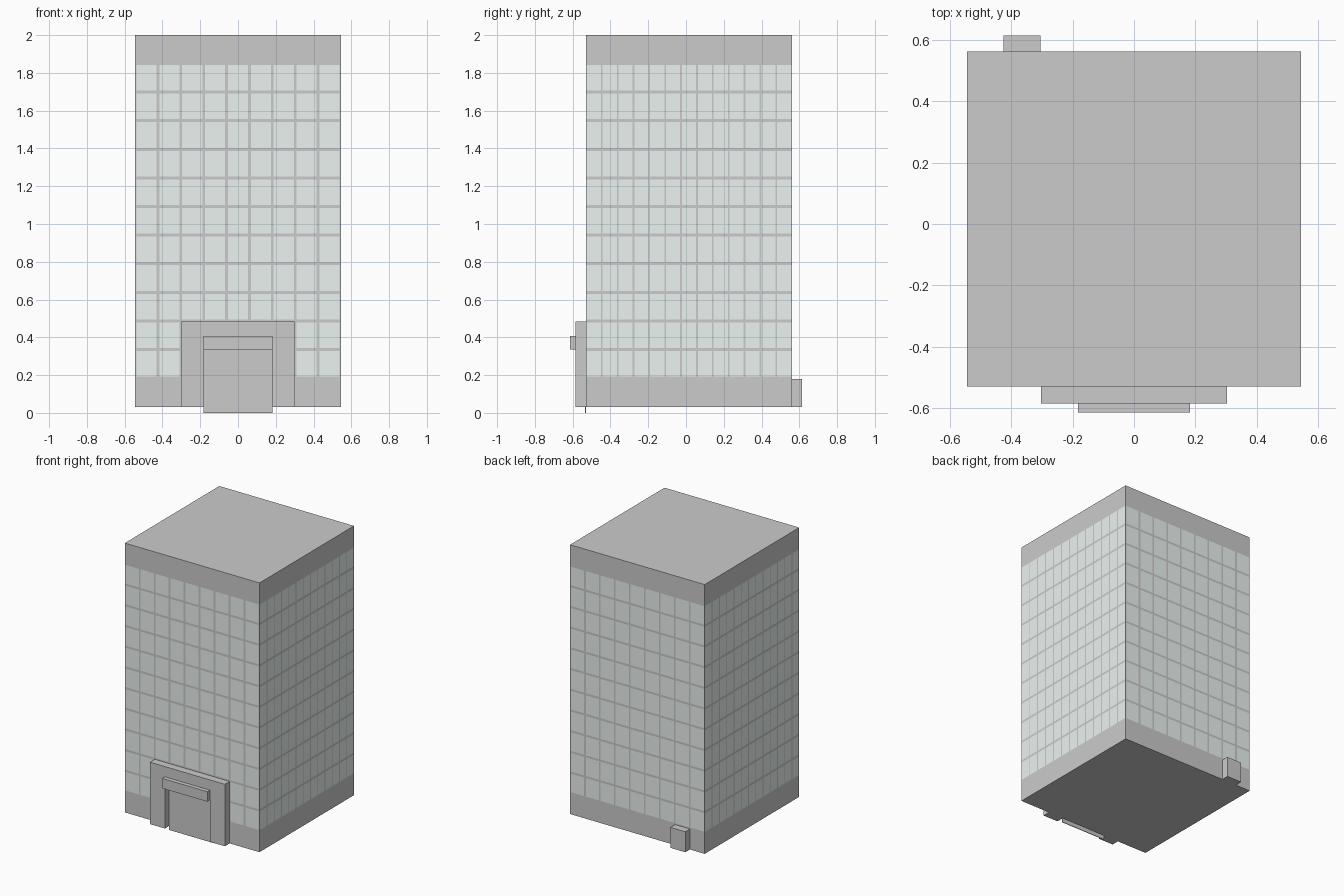
import bpy
import bmesh
from mathutils import Vector

if "Cube" in bpy.data.objects:
    bpy.data.objects.remove(bpy.data.objects["Cube"])


def material(name, rgb):
    m = bpy.data.materials.new(name)
    m.diffuse_color = (*rgb, 1)
    m.use_nodes = True
    m.node_tree.nodes["Principled BSDF"].inputs["Base Color"].default_value = m.diffuse_color
    return m


def make(name, bm, mat=None):
    me = bpy.data.meshes.new(name)
    bm.to_mesh(me)
    bm.free()
    ob = bpy.data.objects.new(name, me)
    bpy.context.collection.objects.link(ob)
    if mat:
        me.materials.append(mat)
    return ob


def box(name, lo, hi, mat=None):
    bm = bmesh.new()
    bmesh.ops.create_cube(bm, size=1)
    for v in bm.verts:
        v.co = [lo[i] if v.co[i] < 0 else hi[i] for i in range(3)]
    return make(name, bm, mat)


X, Y0, Y1 = 0.545, -0.53, 0.562
Z0, TOP = 0.03, 2.0
glass = material("glass", (0.83, 0.90, 0.875))
dark = material("dark_door", (0.52, 0.52, 0.52))

# Tower block
box("tower", (-X, Y0, Z0), (X, Y1, TOP))


# Window panes, almost flush with each wall
def windows(name, origin, along, width, cols, gap, skip=None):
    bm = bmesh.new()
    origin, along = Vector(origin), Vector(along)
    rows, z0, z1, zgap = 11, 0.184, 1.85, 0.016
    cw, ch = width / cols, (z1 - z0) / rows
    for c in range(cols):
        for r in range(rows):
            if skip and skip(c, r):
                continue
            a, b = c * cw + gap / 2, (c + 1) * cw - gap / 2
            lo, hi = z0 + r * ch + zgap / 2, z0 + (r + 1) * ch - zgap / 2
            corners = ((a, lo), (b, lo), (b, hi), (a, hi))
            bm.faces.new([bm.verts.new(origin + along * s + Vector((0, 0, z)))
                          for s, z in corners])
    return make(name, bm, glass)


e = 0.001
windows("front_windows", (-X, Y0 - e, 0), (1, 0, 0), 2 * X, 9, 0.014,
        lambda c, r: 2 <= c <= 6 and r < 2)
windows("back_windows", (X, Y1 + e, 0), (-1, 0, 0), 2 * X, 9, 0.014)
windows("right_windows", (X + e, Y0, 0), (0, 1, 0), Y1 - Y0, 13, 0.009)
windows("left_windows", (-X - e, Y1, 0), (0, -1, 0), Y1 - Y0, 13, 0.009)

# Entrance surround: U-shaped profile extruded forward
ow, iw, ot, it = 0.303, 0.182, 0.483, 0.405
profile = [(-ow, Z0), (-iw, Z0), (-iw, it), (iw, it),
           (iw, Z0), (ow, Z0), (ow, ot), (-ow, ot)]
bm = bmesh.new()
face = bm.faces.new([bm.verts.new((x, Y0, z)) for x, z in profile])
ext = bmesh.ops.extrude_face_region(bm, geom=[face])
for v in ext["geom"]:
    if isinstance(v, bmesh.types.BMVert):
        v.co.y = -0.585
bmesh.ops.recalc_face_normals(bm, faces=bm.faces)
make("entrance_surround", bm)

# Canopy, door and rear utility box
box("canopy", (-iw, -0.615, 0.335), (iw, Y0, 0.408))
box("door", (-iw, Y0 - 0.005, 0), (iw, Y0, 0.337), dark)
box("rear_box", (-0.425, Y1, Z0), (-0.305, 0.615, 0.18))
